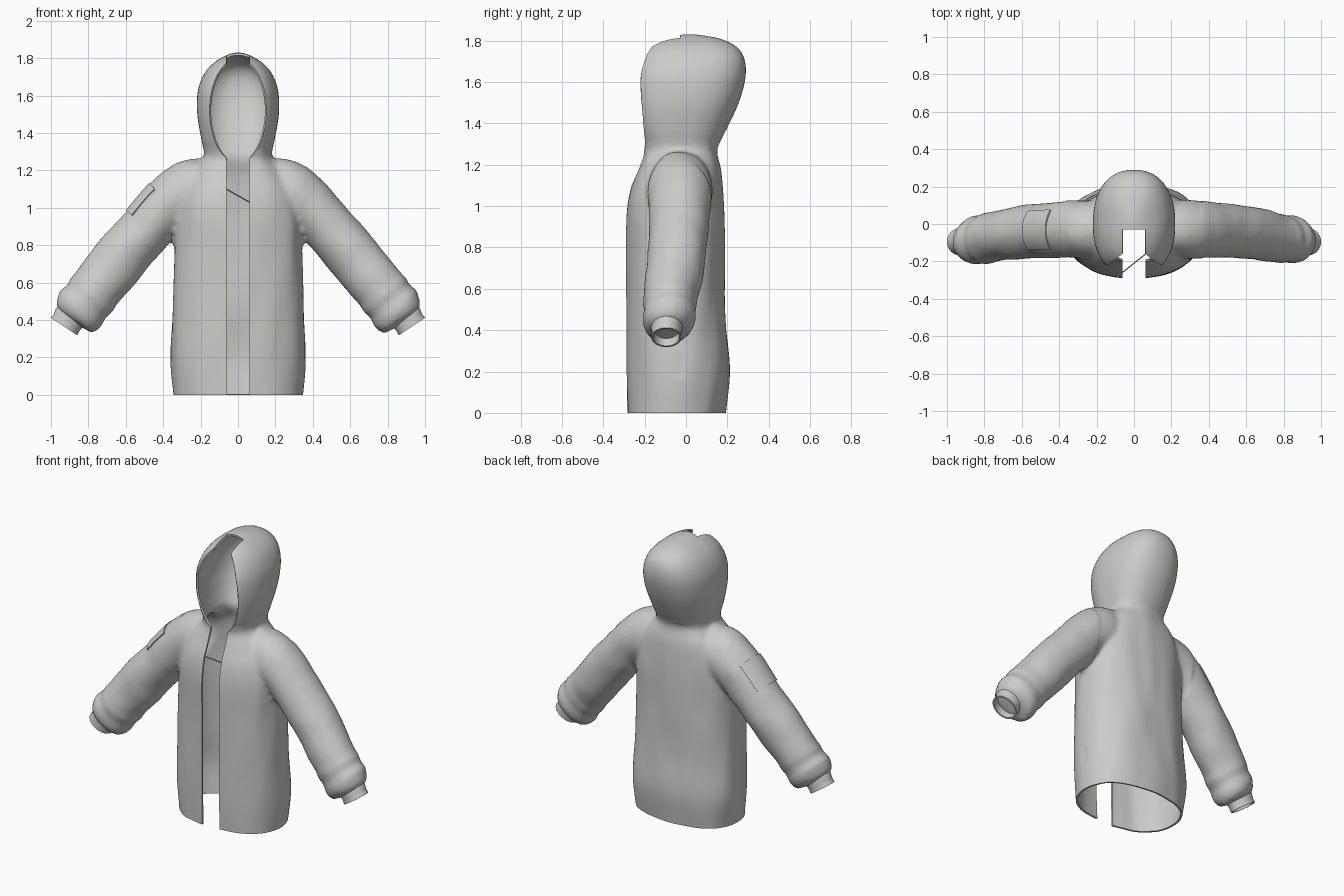
import bpy, bmesh, math
from mathutils import Vector, noise

if "Cube" in bpy.data.objects:
    bpy.data.objects.remove(bpy.data.objects["Cube"], do_unlink=True)

fabric = bpy.data.materials.new("light_grey_fabric")
fabric.use_nodes = True
grey = (0.6, 0.6, 0.58, 1)
fabric.diffuse_color = grey
fabric.node_tree.nodes["Principled BSDF"].inputs["Base Color"].default_value = grey


def spline(rows, n):
    """Catmull-Rom interpolation through rows of numbers."""
    out = []
    for i in range(len(rows) - 1):
        p0, p1 = rows[max(i - 1, 0)], rows[i]
        p2, p3 = rows[i + 1], rows[min(i + 2, len(rows) - 1)]
        for k in range(n):
            t = k / n
            out.append([b + t / 2 * (c - a + t * (2*a - 5*b + 4*c - d + t * (3*(b - c) + d - a)))
                        for a, b, c, d in zip(p0, p1, p2, p3)])
    return out + [list(rows[-1])]


def loft(bm, rings, closed=True, caps=True):
    loops = [[bm.verts.new(p) for p in ring] for ring in rings]
    n = len(loops[0])
    faces = []
    for lo, hi in zip(loops, loops[1:]):
        for i in range(n if closed else n - 1):
            j = (i + 1) % n
            faces.append(bm.faces.new((lo[i], lo[j], hi[j], hi[i])))
    if caps:
        faces += [bm.faces.new(loops[0]), bm.faces.new(loops[-1])]
    bmesh.ops.recalc_face_normals(bm, faces=faces)


def make_object(name, bm):
    mesh = bpy.data.meshes.new(name)
    bm.to_mesh(mesh)
    bm.free()
    obj = bpy.data.objects.new(name, mesh)
    bpy.context.collection.objects.link(obj)
    mesh.materials.append(fabric)
    return obj


def bake(obj):
    """Replace the mesh by its modified version."""
    bpy.context.view_layer.update()
    done = bpy.data.meshes.new_from_object(obj.evaluated_get(bpy.context.evaluated_depsgraph_get()))
    obj.modifiers.clear()
    obj.data = done
    if not done.materials:
        done.materials.append(fabric)


def finish(obj, thickness):
    shell = obj.modifiers.new("shell", 'SOLIDIFY')
    shell.thickness, shell.offset = thickness, -1
    bake(obj)
    bpy.ops.object.select_all(action='DESELECT')
    obj.select_set(True)
    bpy.context.view_layer.objects.active = obj
    bpy.ops.object.shade_smooth_by_angle(angle=math.radians(42))


def body_ring(row, n=64, power=2 / 2.35):
    z, half, front, back = row
    mid, depth = (front + back) / 2, (back - front) / 2
    ring = []
    for i in range(n):
        c, s = math.cos(math.tau * i / n), math.sin(math.tau * i / n)
        ring.append((math.copysign(abs(c) ** power, c) * half,
                     mid + math.copysign(abs(s) ** power, s) * depth, z))
    return ring


def sleeve_rings(rows, side, angles, grow=0.0):
    rings = []
    for i, (x, y, z, r, ry) in enumerate(rows):
        a, b = rows[max(i - 1, 0)], rows[min(i + 1, len(rows) - 1)]
        d = Vector((b[0] - a[0], b[2] - a[2])).normalized()
        rings.append([(side * (x - d.y * math.cos(t) * (r + grow)),
                       y + math.sin(t) * (ry + grow),
                       z + d.x * math.cos(t) * (r + grow)) for t in angles])
    return rings


# Torso and hood: height, half width, front, back
body = spline([
    (-0.08, 0.34, -0.28, 0.18), (0, 0.345, -0.283, 0.19), (0.2, 0.362, -0.287, 0.212),
    (0.45, 0.352, -0.288, 0.192), (0.75, 0.343, -0.29, 0.187), (0.95, 0.338, -0.29, 0.185),
    (1.08, 0.315, -0.27, 0.178), (1.18, 0.27, -0.23, 0.168), (1.25, 0.2, -0.205, 0.152),
    (1.29, 0.182, -0.21, 0.155), (1.38, 0.2, -0.245, 0.2), (1.5, 0.219, -0.27, 0.255),
    (1.62, 0.216, -0.27, 0.288), (1.71, 0.185, -0.235, 0.284), (1.77, 0.137, -0.185, 0.245),
    (1.81, 0.075, -0.11, 0.165), (1.83, 0.02, -0.03, 0.06)], 5)

# Sleeve: centre x, y, z, radius across, radius in depth
sleeve = spline([
    (0.12, -0.03, 1.09, 0.165, 0.14), (0.25, -0.03, 1.085, 0.175, 0.155),
    (0.37, -0.03, 1.02, 0.148, 0.152), (0.51, -0.035, 0.865, 0.142, 0.145),
    (0.65, -0.05, 0.7, 0.147, 0.138), (0.75, -0.07, 0.575, 0.141, 0.132),
    (0.785, -0.077, 0.53, 0.145, 0.134), (0.81, -0.08, 0.5, 0.135, 0.126),
    (0.85, -0.085, 0.455, 0.145, 0.13), (0.883, -0.09, 0.425, 0.122, 0.11),
    (0.9, -0.093, 0.405, 0.08, 0.07)], 6)
around = [math.tau * i / 40 for i in range(40)]

bm = bmesh.new()
loft(bm, [body_ring(r) for r in body])
for side in (1, -1):
    loft(bm, sleeve_rings(sleeve, side, around))
jacket = make_object("jacket_shell", bm)

# Blend torso, hood and sleeves into one skin
remesh = jacket.modifiers.new("blend", 'REMESH')
remesh.mode, remesh.voxel_size = 'VOXEL', 0.014
relax = jacket.modifiers.new("relax", 'SMOOTH')
relax.factor, relax.iterations = 0.5, 7
bake(jacket)

bm = bmesh.new()
bm.from_mesh(jacket.data)
bm.normal_update()

# Soft cloth folds, running lengthwise on the torso
for v in bm.verts:
    x, y, z = v.co
    stretch = Vector((x * 9, y * 9, z * 2.5)) if abs(x) < 0.36 else Vector((x, y, z)) * 7
    calm = 0.3 if z > 1.3 else 1
    v.co += v.normal * noise.noise(stretch) * 0.007 * calm

# Front slit, open hem and oval face opening
SLIT, SLOT_END = 0.0625, -0.03
FACE_Z, FACE_W, FACE_H = 1.52, 0.152, 0.277


def slice_mesh(point, normal, faces):
    edges = {e for f in faces for e in f.edges}
    verts = {v for f in faces for v in f.verts}
    bmesh.ops.bisect_plane(bm, geom=list(verts) + list(edges) + list(faces),
                           plane_co=point, plane_no=normal, dist=1e-5)


for point, normal in (((SLIT, 0, 0), (1, 0, 0)), ((-SLIT, 0, 0), (1, 0, 0)),
                      ((0, SLOT_END, 0), (0, 1, 0)), ((0, 0, 0), (0, 0, 1))):
    slice_mesh(point, normal, bm.faces[:])

SIDES = 36
for i in range(SIDES):
    t = math.tau * i / SIDES
    normal = Vector((math.cos(t) / FACE_W, 0, math.sin(t) / FACE_H))
    point = Vector((math.cos(t) * FACE_W, 0, FACE_Z + math.sin(t) * FACE_H))
    near = []
    for f in bm.faces:
        c = f.calc_center_median()
        if c.y < SLOT_END and c.z > FACE_Z - 0.35 and (c - point).xz.length < 0.06:
            near.append(f)
    if near:
        slice_mesh(point, normal, near)


def is_opening(c):
    if c.z < 0:
        return True
    in_face = (c.x / FACE_W) ** 2 + ((c.z - FACE_Z) / FACE_H) ** 2 < 1
    return c.y < SLOT_END and (abs(c.x) < SLIT or in_face)


bmesh.ops.delete(bm, geom=[f for f in bm.faces if is_opening(f.calc_center_median())],
                 context='FACES')
bm.to_mesh(jacket.data)
bm.free()
finish(jacket, 0.012)

# Open cuffs
for side, label in ((1, "left"), (-1, "right")):
    cuff = [(0.888, -0.092, 0.43, 0.088, 0.076), (0.9, -0.093, 0.412, 0.088, 0.076),
            (0.915, -0.094, 0.388, 0.082, 0.072), (0.924, -0.095, 0.374, 0.084, 0.073),
            (0.93, -0.095, 0.365, 0.084, 0.073)]
    bm = bmesh.new()
    loft(bm, sleeve_rings(cuff, side, around), caps=False)
    finish(make_object(label + "_cuff", bm), 0.01)

# Patch pocket on the upper right sleeve
bm = bmesh.new()
rows = [r for r in sleeve if 0.36 < r[0] < 0.5]
loft(bm, sleeve_rings(rows, -1, [-0.75 + 0.1 * i for i in range(16)], 0.006), closed=False, caps=False)
pocket = make_object("sleeve_pocket", bm)
if pocket.data.polygons[0].normal.x > 0:
    pocket.data.flip_normals()
finish(pocket, 0.02)

# Thin cord across the neck of the slit
a, b = Vector((-SLIT, -0.26, 1.1)), Vector((SLIT, -0.16, 1.03))
bm = bmesh.new()
loft(bm, [[p + Vector((0, math.cos(t), math.sin(t))) * 0.004
           for t in (math.tau * i / 8 for i in range(8))] for p in (a, b)])
make_object("neck_cord", bm)
